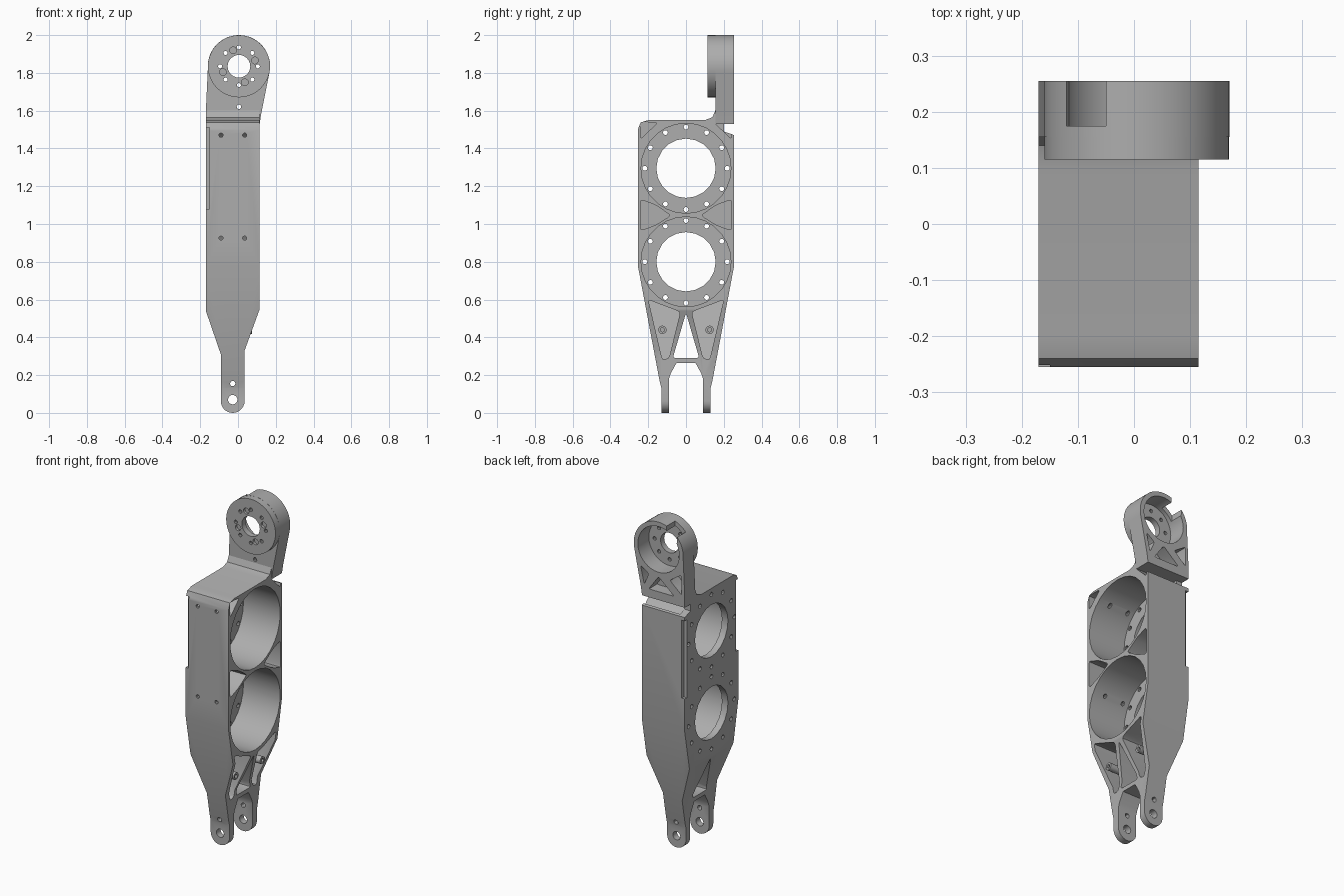
import bpy, bmesh
from math import cos, sin, pi, radians
from mathutils import Vector

if "Cube" in bpy.data.objects:
    bpy.data.objects.remove(bpy.data.objects["Cube"])

metal = bpy.data.materials.new("machined_grey")
metal.use_nodes = True
metal.diffuse_color = (0.42, 0.42, 0.42, 1)
metal.node_tree.nodes["Principled BSDF"].inputs["Base Color"].default_value = (0.42, 0.42, 0.42, 1)


def circle(a, b, r, n=24, start=0, end=360):
    """2D circle, or an arc when start and end are given."""
    full = end - start == 360
    steps = n if full else n - 1
    return [(a + r * cos(radians(start + (end - start) * i / steps)),
             b + r * sin(radians(start + (end - start) * i / steps))) for i in range(n)]


def rounded(pts, r=0.015):
    """Polygon with softly rounded corners."""
    out = []
    for i, p in enumerate(pts):
        p, q, s = Vector(p), Vector(pts[i - 1]), Vector(pts[(i + 1) % len(pts)])
        u = p + (q - p).normalized() * r
        v = p + (s - p).normalized() * r
        out += [tuple(u), tuple(u / 4 + p / 2 + v / 4), tuple(v)]
    return out


def flip(pts):
    return [(-a, b) for a, b in pts]


def solid(name, shapes):
    """Prisms from (profile, axis, low, high); low may depend on height."""
    bm = bmesh.new()
    for pts, axis, lo, hi in shapes:
        rings = []
        for end in (lo, hi):
            ring = []
            for a, b in pts:
                t = end(b) if callable(end) else end
                ring.append(bm.verts.new((t, a, b) if axis == "x" else (a, t, b)))
            rings.append(ring)
        n = len(pts)
        faces = [bm.faces.new(rings[0]), bm.faces.new(rings[1][::-1])]
        for i in range(n):
            j = (i + 1) % n
            faces.append(bm.faces.new((rings[0][j], rings[0][i], rings[1][i], rings[1][j])))
        bmesh.ops.recalc_face_normals(bm, faces=faces)
    mesh = bpy.data.meshes.new(name)
    bm.to_mesh(mesh)
    bm.free()
    ob = bpy.data.objects.new(name, mesh)
    bpy.context.collection.objects.link(ob)
    mesh.materials.append(metal)
    return ob


def combine(ob, shapes, operation="DIFFERENCE"):
    """Boolean the prisms into ob and drop the helper."""
    helper = solid("cutter", shapes)
    helper.hide_render = True
    mod = ob.modifiers.new("cut", "BOOLEAN")
    mod.operation, mod.solver, mod.object = operation, "EXACT", helper
    graph = bpy.context.evaluated_depsgraph_get()
    mesh = bpy.data.meshes.new_from_object(ob.evaluated_get(graph))
    ob.modifiers.clear()
    ob.data = mesh
    bpy.data.objects.remove(helper)


def smooth(ob):
    bpy.ops.object.select_all(action="DESELECT")
    ob.select_set(True)
    bpy.context.view_layer.objects.active = ob
    bpy.ops.object.shade_smooth_by_angle(angle=radians(30))


BACK = 0.255
BORES = (1.295, 0.80)


def floor(z):
    """Pocket floor, following the tapered side of the lower body."""
    return -0.13 + 0.08 * min(1, max(0, (0.55 - z) / 0.23))


# Main body: side profile crossed with the tapered front profile
half = [(BACK, 0.78), (0.14, 0.17), (0.13, 0.13), (0.13, -0.05), (0.09, -0.05),
        (0.09, 0.18), (0.08, 0.21), (0.05, 0.265)]
side = [(-BACK, 1.5), (-0.24, 1.538), (-0.2, 1.55), (0.1, 1.55), (0.14, 1.565),
        (0.155, 1.6), (0.17, 1.6), (0.17, 1.55), (BACK, 1.55)]
body = solid("main_body", [(side + half + flip(half)[::-1], "x", -0.3, 0.3)])
front = [(0.115, 1.7), (-0.17, 1.7), (-0.17, 0.54), (-0.091, 0.31)]
front += circle(-0.028, 0.063, 0.063, 15, 180, 360) + [(0.035, 0.33), (0.115, 0.55)]
combine(body, [(front, "y", -0.4, 0.4)], "INTERSECT")

# Two large bores open to one side
combine(body, [(circle(0, z, 0.238, 28), "x", -0.13, 0.3) for z in BORES])

# Weight-saving pockets around the bores and in the lower taper
pockets = []
for tri in ([(0.243, 1.54), (0.15, 1.537), (0.24, 1.45)],
            [(0.24, 1.13), (0.24, 0.965), (0.16, 0.995), (0.08, 1.045), (0.16, 1.1)],
            [(0.2, 0.6), (0.15, 0.58), (0.03, 0.535), (0.09, 0.29), (0.125, 0.28)]):
    for pts in (tri, flip(tri)):
        pockets.append((rounded(pts), "x", floor, 0.3))
combine(body, pockets)

# Through openings in the side plate: centre holes, bolt circles, triangle window
holes = [(rounded([(0, 0.53), (-0.07, 0.29), (0.07, 0.29)]), "x", -0.3, 0.3)]
for z in BORES:
    holes.append((circle(0, z, 0.157, 20), "x", -0.3, 0))
    for i in range(12):
        a = i * pi / 6
        holes.append((circle(0.218 * cos(a), z + 0.218 * sin(a), 0.013, 10), "x", -0.3, 0))
combine(body, holes)

# Small holes in the front wall and pin holes in the fork legs
pins = [(circle(x, z, 0.011, 10), "y", -0.4, -0.1) for x in (-0.09, 0.035) for z in (1.47, 0.925)]
pins += [(circle(-0.028, 0.07, 0.025, 16), "y", -0.4, 0.4),
         (circle(-0.028, 0.155, 0.014, 12), "y", -0.4, 0.4)]
combine(body, pins)

# Shallow steps on the plate edges and the slot under the arm
combine(body, [
    ([(-0.3, 1.08), (-0.235, 1.08), (-0.235, 1.51), (-0.3, 1.51)], "x", -0.3, -0.15),
    ([(0.235, 0.98), (0.3, 0.98), (0.3, 1.45), (0.235, 1.45)], "x", -0.3, -0.15),
    ([(0.3, 1.455), (0.2, 1.49), (0.2, 1.53), (0.3, 1.53)], "x", -0.3, 0.3)])
smooth(body)

# Hollow screw posts in the lower pockets
for name, y in (("front_post", -0.125), ("back_post", 0.125)):
    post = solid(name, [(circle(y, 0.44, 0.022, 16), "x", -0.12, 0.075)])
    combine(post, [(circle(y, 0.44, 0.011, 12), "x", 0.0, 0.3)])
    smooth(post)

# Upper arm with the round joint housing
CX, CZ, R = 0.005, 1.835, 0.165
outline = [(-0.17, 1.53), (0.115, 1.53), (0.122, 1.58)]
outline += circle(CX, CZ, R, 30, -12, 184) + [(-0.17, 1.6)]
arm = solid("upper_arm", [(outline, "y", 0.155, BACK)])
combine(arm, [(circle(CX, CZ, R - 0.0005, 48), "y", 0.115, 0.2)], "UNION")

# Joint cup open to the back, and ribbed pockets below it
combine(arm, [(circle(CX, CZ, 0.138, 36), "y", 0.15, 0.4)])
ribs = ([(-0.148, 1.72), (-0.15, 1.6), (-0.07, 1.67)],
        [(-0.1, 1.58), (0.07, 1.58), (0.005, 1.67)],
        [(0.125, 1.71), (0.1, 1.6), (0.07, 1.67)])
combine(arm, [(rounded(t, 0.012), "y", 0.18, 0.4) for t in ribs])

# Centre hole, bolt holes, blind sockets and the cable slot in the rim
drill = [(circle(CX, CZ, 0.06, 24), "y", 0, 0.4), (circle(CX, 1.62, 0.012, 10), "y", 0, 0.4)]
for i in range(8):
    a = i * pi / 4
    drill.append((circle(CX + 0.1 * cos(a), CZ + 0.1 * sin(a), 0.011, 10), "y", 0, 0.2))
for i in range(4):
    a = radians(20 + 90 * i)
    drill.append((circle(CX + 0.09 * cos(a), CZ + 0.09 * sin(a), 0.018, 14), "y", 0, 0.13))
drill.append((rounded([(-0.12, 1.9), (-0.05, 1.9), (-0.05, 2.1), (-0.12, 2.1)]), "y", 0.175, 0.4))
combine(arm, drill)
smooth(arm)
